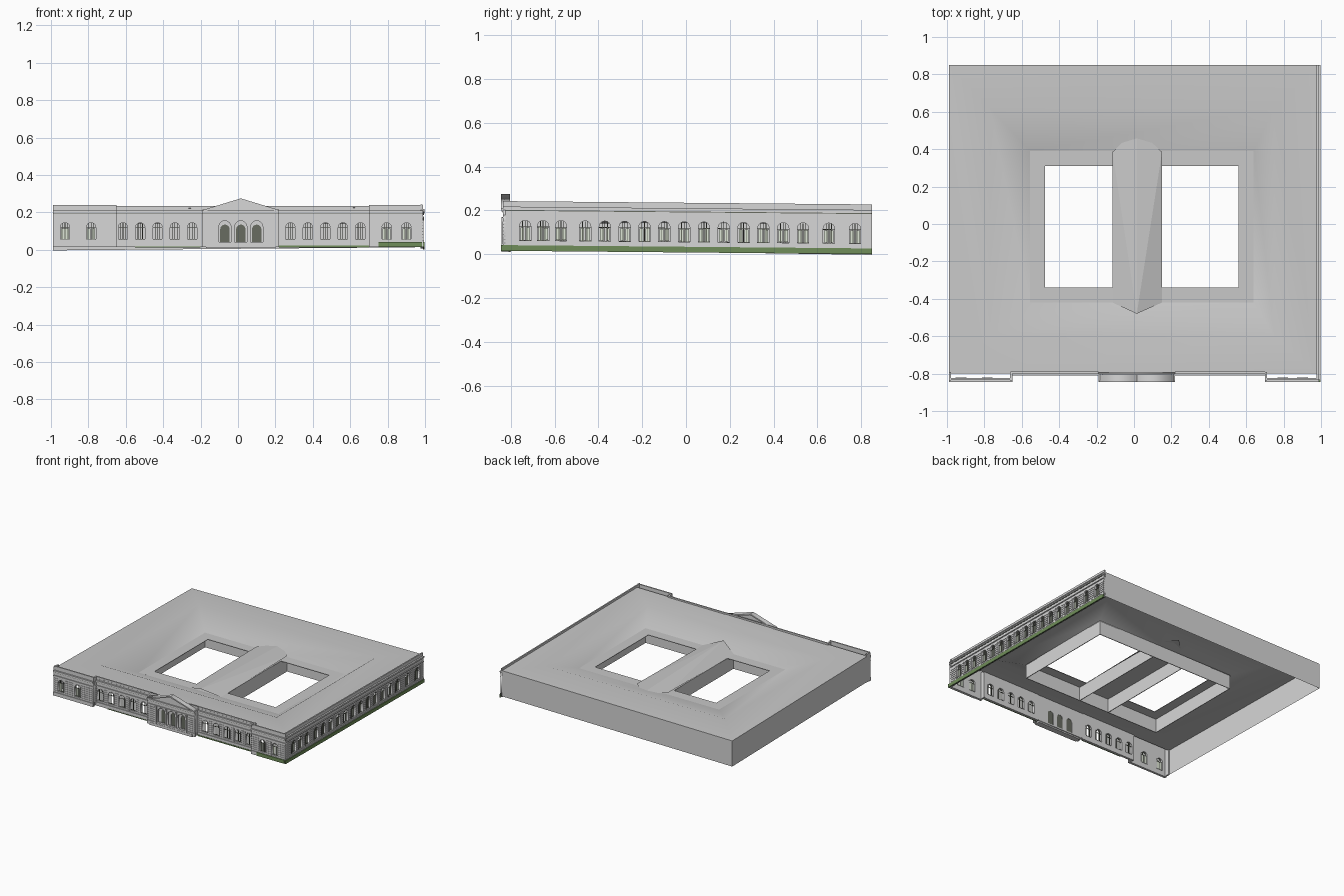
import bpy, bmesh, math
from mathutils import Matrix

old = bpy.data.objects.get("Cube")
if old:
    bpy.data.objects.remove(old)


def material(name, rgb):
    m = bpy.data.materials.new(name)
    m.use_nodes = True
    m.diffuse_color = (*rgb, 1)
    m.node_tree.nodes["Principled BSDF"].inputs["Base Color"].default_value = (*rgb, 1)
    return m


STONE = material("pale stone", (0.68, 0.68, 0.68))
ROOF = material("roof grey", (0.58, 0.58, 0.58))
DARK = material("dark glass", (0.14, 0.15, 0.12))
PALE = material("pale window sash", (0.74, 0.8, 0.68))
GRASS = material("grass green", (0.16, 0.27, 0.1))


def add_object(name, mesh, mat):
    mesh.materials.clear()
    mesh.materials.append(mat)
    ob = bpy.data.objects.new(name, mesh)
    bpy.context.collection.objects.link(ob)
    return ob


def from_bmesh(name, bm, mat, recalc=True):
    if recalc:
        bmesh.ops.recalc_face_normals(bm, faces=bm.faces)
    mesh = bpy.data.meshes.new(name)
    bm.to_mesh(mesh)
    bm.free()
    return add_object(name, mesh, mat)


def boxes(name, items, mat, matrix=Matrix()):
    """Many boxes in one mesh, each given as (x0, x1, y0, y1, z0, z1)."""
    bm = bmesh.new()
    for x0, x1, y0, y1, z0, z1 in items:
        place = Matrix.Translation(((x0 + x1) / 2, (y0 + y1) / 2, (z0 + z1) / 2))
        size = Matrix.Diagonal((x1 - x0, y1 - y0, z1 - z0, 1))
        bmesh.ops.create_cube(bm, size=1, matrix=matrix @ place @ size)
    return from_bmesh(name, bm, mat)


def plate(name, loops, depth, mat, matrix=Matrix()):
    """Flat filled outline with holes, centred on its own plane."""
    cu = bpy.data.curves.new(name, "CURVE")
    cu.dimensions, cu.fill_mode, cu.extrude = "2D", "BOTH", depth / 2
    for pts in loops:
        sp = cu.splines.new("POLY")
        sp.points.add(len(pts) - 1)
        for p, (u, v) in zip(sp.points, pts):
            p.co = (u, v, 0, 1)
        sp.use_cyclic_u = True
    tmp = bpy.data.objects.new(name + "_outline", cu)
    bpy.context.collection.objects.link(tmp)
    deps = bpy.context.evaluated_depsgraph_get()
    mesh = bpy.data.meshes.new_from_object(tmp.evaluated_get(deps))
    bpy.data.objects.remove(tmp)
    mesh.transform(matrix)
    mesh.name = name
    return add_object(name, mesh, mat)


def rect(x0, y0, x1, y1):
    return [(x0, y0), (x1, y0), (x1, y1), (x0, y1)]


def arch(u, w, z0, z1):
    r = w / 2
    top = [(u + r * math.cos(math.pi * i / 8), z1 - r + r * math.sin(math.pi * i / 8)) for i in range(9)]
    return [(u - r, z0), (u + r, z0)] + top


def facade(name, matrix, u0, u1, windows, w=0.05, z0=0.055, z1=0.145, top=0.235, sash=None):
    """Rusticated wall with arched openings; local axes are along, up, out."""
    holes = [arch(u, w, z0, z1) for u in windows]
    plate(name + "_wall", [rect(u0, 0.02, u1, 0.205)] + holes, 0.012, STONE, matrix)
    # raised stone courses between the openings
    edges = [u0] + [e for u in windows for e in (u - w / 2 - 0.005, u + w / 2 + 0.005)] + [u1]
    courses = []
    for a, b in zip(edges[::2], edges[1::2]):
        if b - a > 0.004:
            courses += [(a, b, z, z + 0.011, 0.004, 0.009) for z in [0.046 + 0.0155 * i for i in range(7)]]
    boxes(name + "_courses", courses, STONE, matrix)
    # arch surrounds
    for u in windows:
        plate(name + "_surround", [arch(u, w + 0.008, z0, z1 + 0.004), arch(u, w, z0 - 0.001, z1)],
              0.018, STONE, matrix)
    # plinth, string course, cornice and parapet
    boxes(name + "_mouldings", [
        (u0, u1, 0.015, 0.042, -0.006, 0.012), (u0, u1, 0.165, 0.171, 0, 0.012),
        (u0, u1, 0.195, 0.202, 0, 0.012), (u0, u1, 0.202, 0.21, -0.006, 0.016),
        (u0, u1, 0.21, top, -0.006, 0.004)], STONE, matrix)
    # dark shadow gap under the cornice
    boxes(name + "_cornice_gap", [(u0, u1, 0.191, 0.195, 0, 0.0075)], DARK, matrix)
    if not sash:
        return
    # sashes: casement panels with dark glass in the fanlight, or bars alone
    grid, panes = [], []
    for u in windows:
        grid += [(u + d - 0.0015, u + d + 0.0015, z0, z1 - 0.002, -0.003, 0.001) for d in (-0.012, 0, 0.012)]
        grid += [(u - w / 2, u + w / 2, z, z + 0.003, -0.003, 0.001) for z in (z0, z0 + 0.062)]
        if sash == "panels":
            panes += [(u + s * w / 4 - 0.009, u + s * w / 4 + 0.009, z0 + 0.004, z0 + 0.06, -0.004, -0.002)
                      for s in (-1, 1)]
    boxes(name + "_window_bars", grid, DARK, matrix)
    if panes:
        boxes(name + "_window_sashes", panes, PALE, matrix)


def front(y):
    return Matrix.Translation((0, y, 0)) @ Matrix.Rotation(math.pi / 2, 4, "X")


# Front wings, end pavilions and portico
WING, PAVILION = front(-0.795), front(-0.83)
facade("left_wing", WING, 0.22, 0.70, [0.28 + 0.0935 * i for i in range(5)], sash="bars")
facade("right_wing", WING, -0.66, -0.19, [-0.615 + 0.0925 * i for i in range(5)], sash="bars")
facade("left_pavilion", PAVILION, 0.70, 0.99, [0.795, 0.9], top=0.24, sash="panels")
facade("right_pavilion", PAVILION, -0.99, -0.65, [-0.925, -0.785], top=0.24, sash="panels")
facade("portico", PAVILION, -0.19, 0.22, [-0.07, 0.015, 0.1], w=0.065, z0=0.03, z1=0.155, top=0.215)
boxes("pavilion_returns", [(x - 0.006, x + 0.006, -0.836, -0.79, 0.02, 0.235)
                           for x in (-0.984, -0.656, 0.706)], STONE)
boxes("portico_returns", [(x - 0.006, x + 0.006, -0.836, -0.79, 0.02, 0.215) for x in (-0.184, 0.214)], STONE)
boxes("portico_columns", [(x - 0.007, x + 0.007, -0.844, -0.836, 0.03, 0.165)
                          for x in (-0.115, -0.0275, 0.0575, 0.145)], STONE)
boxes("portico_steps", [(-0.17, 0.2, -0.844, -0.80, 0.01, 0.03)], STONE)

# Inner portico wall with doorways and dark glass
doors = [arch(u, 0.05, 0.03, 0.135) for u in (-0.07, 0.015, 0.1)]
plate("portico_inner_wall", [rect(-0.19, 0.02, 0.22, 0.235)] + doors, 0.008, STONE, front(-0.797))
for door in doors:
    plate("portico_door_glass", [door], 0.002, DARK, front(-0.797))

# Pediment
plate("pediment", [[(-0.17, 0.21), (0.2, 0.21), (0.015, 0.268)]], 0.02, STONE, front(-0.827))
for side in (-1, 1):
    plate("pediment_moulding", [[(0.015, 0.275), (0.015, 0.265), (0.015 + side * 0.2, 0.205),
                                 (0.015 + side * 0.2, 0.214)]], 0.04, STONE, front(-0.825))

# Long side front, falling slightly toward the back
shear = Matrix()
shear[2][1] = -0.009
SIDE = shear @ Matrix.Translation((0.982, 0, 0)) @ Matrix.Rotation(math.pi / 2, 4, "Z") @ Matrix.Rotation(math.pi / 2, 4, "X")
side_windows = [-0.735, -0.653, -0.571] + [-0.461 + 0.0905 * i for i in range(12)] + [0.653, 0.772]
facade("side", SIDE, -0.835, 0.85, side_windows, w=0.052, z0=0.055, z1=0.148, sash="panels")

# Grass along the foot of the walls
boxes("side_grass", [(-0.845, 0.85, 0.008, 0.034, 0.008, 0.016)], GRASS, SIDE)
boxes("pavilion_grass", [(0.75, 0.985, 0.016, 0.043, 0.010, 0.016)], GRASS, PAVILION)
boxes("wing_grass", [(0.22, 0.70, 0.013, 0.022, 0.010, 0.015), (-0.55, -0.2, 0.013, 0.018, 0.010, 0.015)],
      GRASS, WING)

# Sunken roof: eaves, low ridge, then a slope down to the courtyards
bm = bmesh.new()
eaves = [(x, y, z) for (x, y), z in zip(rect(-0.99, -0.80, 0.982, 0.85), (0.22, 0.226, 0.212, 0.195))]
ridge = [(x, y, 0.218) for x, y in rect(-0.77, -0.6, 0.75, 0.62)]
inner = [(x, y, 0.145) for x, y in rect(-0.555, -0.42, 0.64, 0.39)]
rings = [[bm.verts.new(p) for p in ring] for ring in (eaves, ridge, inner)]
for lower, upper in zip(rings, rings[1:]):
    for i in range(4):
        j = (i + 1) % 4
        bm.faces.new((lower[i], lower[j], upper[j], upper[i]))
for f in bm.faces:
    f.smooth = True
from_bmesh("roof", bm, ROOF, recalc=False)

# Plain back and left walls hanging from the eaves
bm = bmesh.new()
for i, j in ((2, 3), (3, 0)):
    (ax, ay, az), (bx, by, bz) = eaves[i], eaves[j]
    bm.faces.new([bm.verts.new(p) for p in (
        (ax, ay, az), (bx, by, bz), (bx, by, bz - 0.198), (ax, ay, az - 0.198))][::-1])
from_bmesh("plain_walls", bm, STONE, recalc=False)

# Courtyard rim with two openings and the walls below it
plate("courtyard_rim", [rect(-0.555, -0.42, 0.64, 0.39), rect(-0.475, -0.34, -0.115, 0.31),
                        rect(0.15, -0.34, 0.56, 0.31)], 0.004, ROOF, Matrix.Translation((0, 0, 0.143)))
boxes("courtyard_walls", [
    (-0.555, 0.64, -0.42, -0.415, 0.035, 0.143), (-0.555, 0.64, 0.385, 0.39, 0.035, 0.143),
    (-0.555, -0.55, -0.42, 0.39, 0.035, 0.143), (0.635, 0.64, -0.42, 0.39, 0.035, 0.143),
    (-0.115, -0.11, -0.42, 0.39, 0.035, 0.143), (0.145, 0.15, -0.42, 0.39, 0.035, 0.143)], STONE)

# Folded roof over the middle wing, lower toward the back
bm = bmesh.new()
back, near = bm.verts.new((0.015, 0.51, 0.165)), bm.verts.new((0.015, -0.48, 0.195))
for x in (-0.115, 0.15):
    a, b = bm.verts.new((x, -0.42, 0.145)), bm.verts.new((x, 0.385, 0.155))
    for tri in ((a, b, near), (b, back, near)):
        bm.faces.new(tri)
for f in bm.faces:
    f.normal_update()
    if f.normal.z < 0:
        f.normal_flip()
from_bmesh("middle_wing_roof", bm, ROOF, recalc=False)
